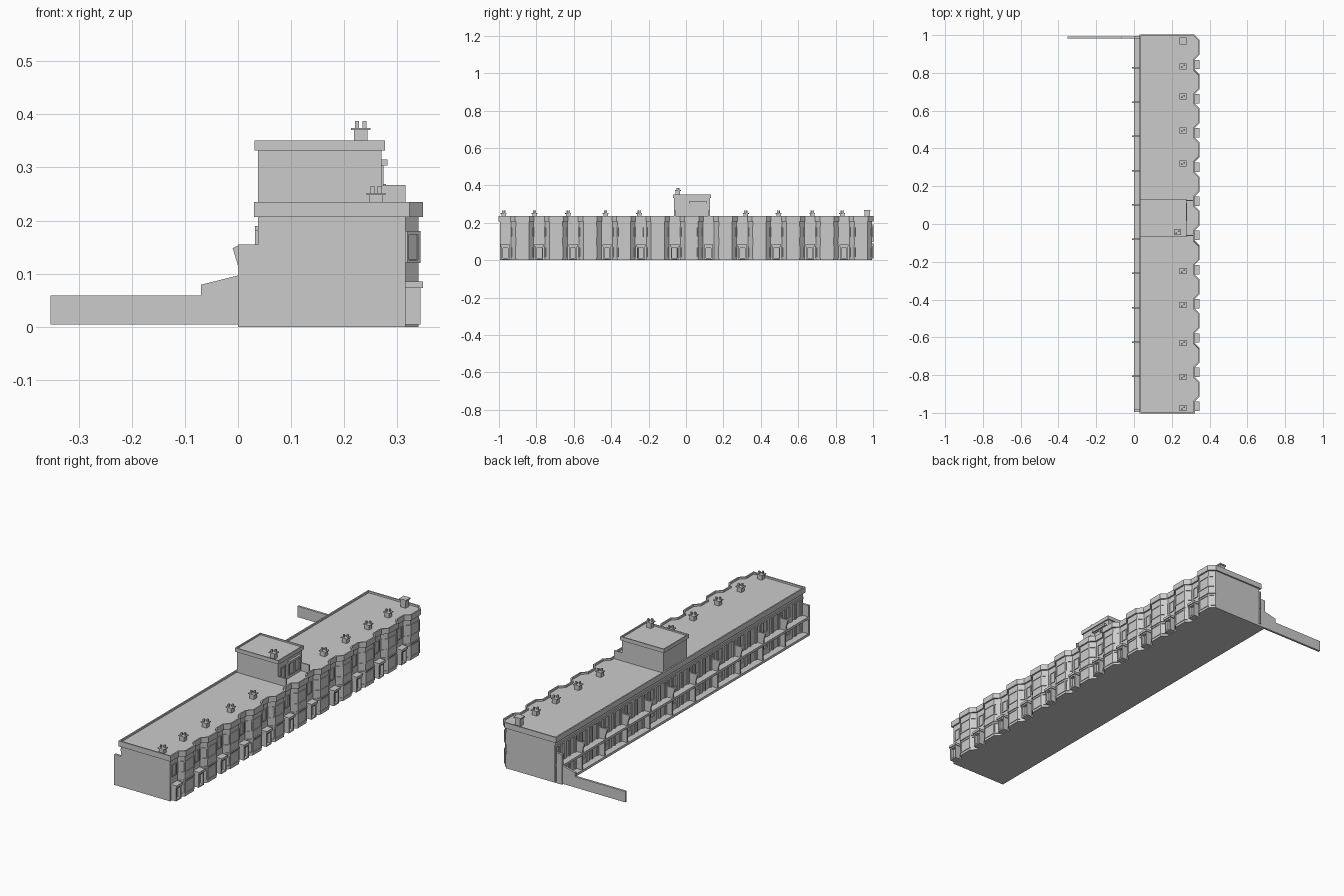
import bpy, bmesh
from mathutils import Vector

if "Cube" in bpy.data.objects:
    bpy.data.objects.remove(bpy.data.objects["Cube"])

N = 11                 # houses in the terrace
PITCH = 0.181
BAY0 = -0.875          # centre of first bay
PARTY = [-0.988 + 0.1815 * i for i in range(N)]  # party wall lines


def finish(bm, name):
    bmesh.ops.recalc_face_normals(bm, faces=bm.faces[:])
    me = bpy.data.meshes.new(name)
    bm.to_mesh(me)
    bm.free()
    ob = bpy.data.objects.new(name, me)
    bpy.context.collection.objects.link(ob)
    return ob


def add_prism(bm, pts, z0, z1):
    lo = [bm.verts.new((x, y, z0)) for x, y in pts]
    hi = [bm.verts.new((x, y, z1)) for x, y in pts]
    bm.faces.new(lo[::-1])
    top = bm.faces.new(hi)
    n = len(pts)
    sides = [bm.faces.new((lo[i], lo[(i + 1) % n], hi[(i + 1) % n], hi[i])) for i in range(n)]
    return top, sides


def add_box(bm, x0, x1, y0, y1, z0, z1):
    return add_prism(bm, [(x0, y0), (x1, y0), (x1, y1), (x0, y1)], z0, z1)


def add_slab(bm, pts, y0, y1):
    # x-z profile extruded along y
    a = [bm.verts.new((x, y0, z)) for x, z in pts]
    b = [bm.verts.new((x, y1, z)) for x, z in pts]
    bm.faces.new(a)
    bm.faces.new(b[::-1])
    n = len(pts)
    for i in range(n):
        bm.faces.new((a[i], b[i], b[(i + 1) % n], a[(i + 1) % n]))


def sink(bm, faces, rim, depth):
    # straight-sided recess in each face
    bmesh.ops.recalc_face_normals(bm, faces=bm.faces[:])
    for f in faces:
        bmesh.ops.inset_region(bm, faces=[f], thickness=rim, use_even_offset=True)
        bmesh.ops.inset_region(bm, faces=[f], thickness=0.0003, depth=-depth, use_even_offset=True)


def outline(o):
    # terrace footprint with canted bays, grown by o
    e = 0.995 + o
    pts = [(0.038 - o, -e), (0.315 + o, -e)]
    for k in range(N):
        c = BAY0 + PITCH * k
        hb, hf = 0.06 + 0.41 * o, 0.035 + 0.41 * o
        pts += [(0.315 + o, c - hb), (0.34 + o, c - hf), (0.34 + o, c + hf)]
        pts.append((0.315 + o, c + hb) if k < N - 1 else (0.315 + 0.41 * o, e))
    pts.append((0.038 - o, e))
    return pts


def bay_pts(k, o):
    c = BAY0 + PITCH * k
    hb, hf = 0.06 + 0.41 * o, 0.035 + 0.41 * o
    return [(0.31, c - hb), (0.315 + o, c - hb), (0.34 + o, c - hf),
            (0.34 + o, c + hf), (0.315 + o, c + hb), (0.31, c + hb)]


# main body
bm = bmesh.new()
add_prism(bm, outline(0), 0.0, 0.21)
finish(bm, "terrace_body")

# parapet with sunken flat roof
bm = bmesh.new()
top, _ = add_prism(bm, outline(0.008), 0.207, 0.235)
sink(bm, [top], 0.007, 0.009)
finish(bm, "roof_parapet")

# bay window bands with sunken panes
bm = bmesh.new()
panes = []
for k in range(N):
    for z0, z1 in ((0.012, 0.075), (0.12, 0.18)):
        _, s = add_prism(bm, bay_pts(k, 0.003), z0, z1)
        panes += s[1:4]
sink(bm, panes, 0.006, 0.004)
finish(bm, "bay_windows")

bm = bmesh.new()
for k in range(N):
    add_prism(bm, bay_pts(k, 0.004), 0.08, 0.085)
finish(bm, "bay_string_courses")

# porches, canopies and the windows over them
bm = bmesh.new()
doors, lights = [], []
for k in range(N):
    c = BAY0 + PITCH * k - 0.0905
    _, s = add_box(bm, 0.31, 0.343, c - 0.021, c + 0.021, 0.004, 0.073)
    doors.append(s[1])
    add_box(bm, 0.31, 0.348, c - 0.025, c + 0.025, 0.073, 0.085)
    _, s = add_box(bm, 0.31, 0.319, c - 0.018, c + 0.018, 0.12, 0.18)
    lights.append(s[1])
sink(bm, doors, 0.007, 0.015)
sink(bm, lights, 0.005, 0.003)
finish(bm, "porches")

# rear: ground slab and balcony slab
bm = bmesh.new()
add_box(bm, 0.0, 0.04, -0.995, 0.995, 0.0, 0.012)
add_box(bm, 0.0, 0.04, -0.995, 0.995, 0.086, 0.098)
finish(bm, "rear_slabs")

# rear: solid end walls
bm = bmesh.new()
for y0, y1 in ((-0.995, -0.983), (0.983, 0.995)):
    add_box(bm, 0.0, 0.04, y0, y1, 0.0, 0.155)
finish(bm, "rear_end_walls")

# rear: dividing fins with flared tips
bm = bmesh.new()
for y in PARTY[1:]:
    add_slab(bm, [(0.04, 0.095), (0.0, 0.095), (0.0, 0.115), (-0.01, 0.148),
                  (0.0, 0.153), (0.04, 0.153)], y - 0.004, y + 0.004)
    add_box(bm, 0.004, 0.04, y - 0.004, y + 0.004, 0.01, 0.09)
finish(bm, "balcony_fins")

# rear: piers and lintels framing doors and windows
bm = bmesh.new()
for y in PARTY:
    for d, w in ((0.012, 0.012), (0.06, 0.008), (0.095, 0.02), (0.14, 0.008), (0.17, 0.012)):
        for z0, z1 in ((0.01, 0.088), (0.096, 0.19)):
            add_box(bm, 0.032, 0.04, y + d - w / 2, y + d + w / 2, z0, z1)
    # window aprons beside the doors
    for z in (0.01, 0.096):
        add_box(bm, 0.034, 0.04, y + 0.10, y + 0.165, z, z + 0.03)
add_box(bm, 0.032, 0.04, -0.99, 0.99, 0.18, 0.19)
add_box(bm, 0.032, 0.04, -0.99, 0.99, 0.078, 0.088)
finish(bm, "rear_window_frames")

# long stepped garden wall
bm = bmesh.new()
add_slab(bm, [(-0.353, 0.004), (-0.353, 0.059), (-0.07, 0.059), (-0.07, 0.079),
              (0.002, 0.097), (0.002, 0.004)], 0.981, 0.992)
finish(bm, "garden_wall")

# rooftop pavilion
bm = bmesh.new()
_, s = add_box(bm, 0.038, 0.27, -0.063, 0.127, 0.22, 0.335)
finish(bm, "pavilion_walls")
bm = bmesh.new()
top, _ = add_box(bm, 0.031, 0.277, -0.069, 0.133, 0.332, 0.351)
sink(bm, [top], 0.006, 0.007)
finish(bm, "pavilion_roof")

# pavilion windows, hood and terrace side walls
bm = bmesh.new()
wins = []
for y0, y1 in ((-0.045, -0.005), (0.02, 0.065), (0.065, 0.11)):
    _, s = add_box(bm, 0.265, 0.274, y0, y1, 0.24, 0.304)
    wins.append(s[1])
add_box(bm, 0.265, 0.281, 0.015, 0.112, 0.304, 0.315)
sink(bm, wins, 0.005, 0.004)
finish(bm, "pavilion_windows")
bm = bmesh.new()
for y in (-0.063, 0.121):
    add_box(bm, 0.265, 0.315, y, y + 0.006, 0.22, 0.267)
finish(bm, "roof_terrace_walls")


# chimneys with cap and two pots
def chimney(bm, x, y, z, h):
    add_box(bm, x - 0.013, x + 0.013, y - 0.012, y + 0.012, z, z + h)
    add_box(bm, x - 0.018, x + 0.018, y - 0.016, y + 0.016, z + h, z + h + 0.004)
    for d in (-0.007, 0.007):
        add_box(bm, x + d - 0.004, x + d + 0.004, y + d * 0.7 - 0.004, y + d * 0.7 + 0.004,
                z + h + 0.004, z + h + 0.017)


bm = bmesh.new()
for y in (-0.975, -0.81, -0.63, -0.43, -0.25, 0.32, 0.495, 0.675, 0.835):
    chimney(bm, 0.26, y, 0.222, 0.026)
chimney(bm, 0.231, -0.043, 0.34, 0.03)
# plain end stack
add_box(bm, 0.245, 0.275, 0.955, 0.983, 0.222, 0.262)
add_box(bm, 0.241, 0.279, 0.951, 0.987, 0.262, 0.269)
finish(bm, "chimneys")
